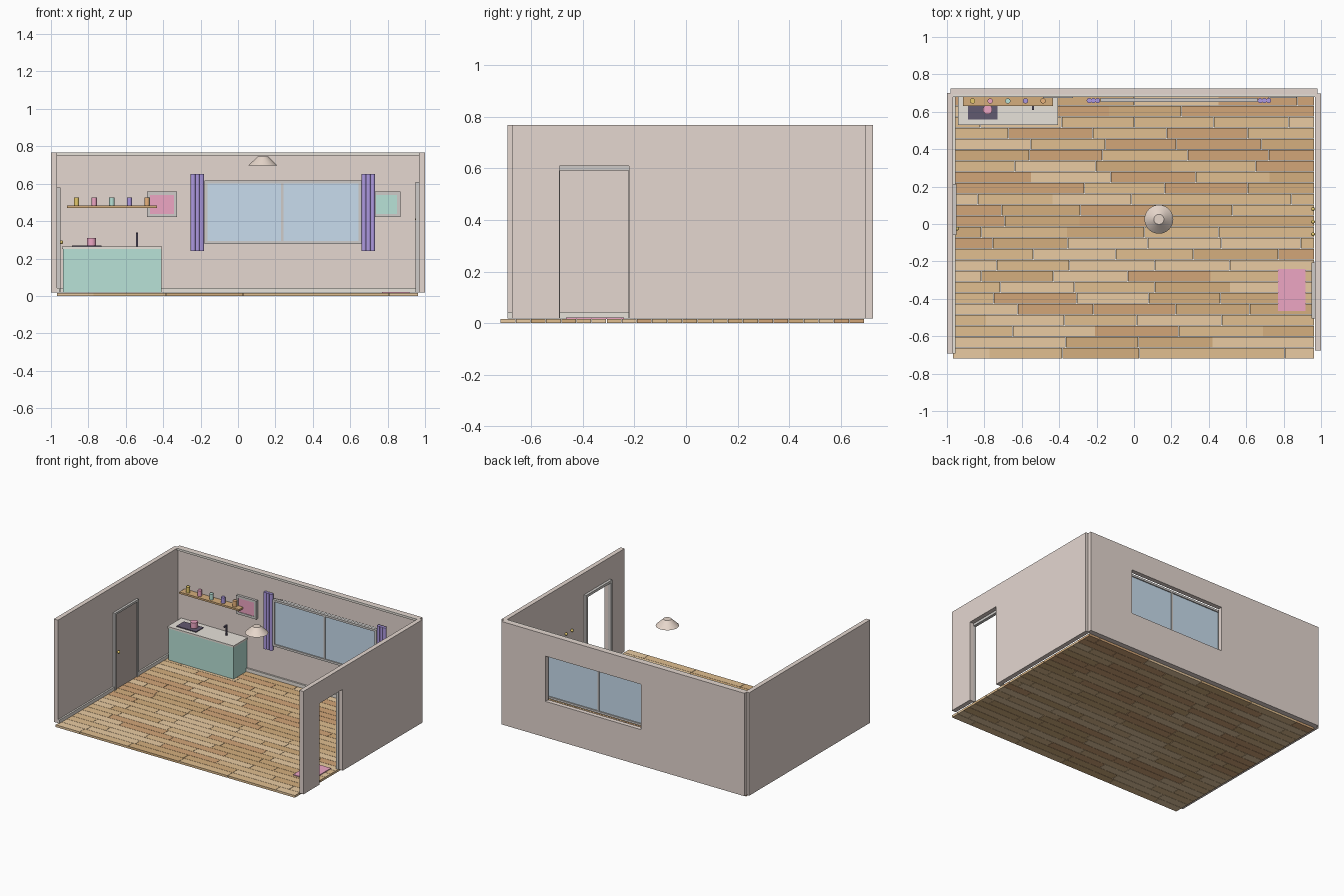
import bpy, bmesh, random

if "Cube" in bpy.data.objects:
    bpy.data.objects.remove(bpy.data.objects["Cube"])
random.seed(4)
mats = {}

def mat(name, rgb):
    m = bpy.data.materials.new(name)
    m.diffuse_color = (*rgb, 1)
    m.use_nodes = True
    m.node_tree.nodes["Principled BSDF"].inputs["Base Color"].default_value = m.diffuse_color
    mats[name] = m

for n, c in dict(plaster=(.78, .68, .63), trim=(.62, .60, .58), cream=(.80, .76, .70),
                 glass=(.58, .72, .85), purple=(.42, .32, .75), teal=(.48, .76, .68),
                 pink=(.85, .38, .55), yellow=(.78, .58, .15), orange=(.80, .45, .20),
                 dark=(.12, .10, .16), door=(.55, .46, .42), wood=(.66, .42, .20),
                 oak_a=(.75, .52, .28), oak_b=(.66, .43, .21), oak_c=(.82, .60, .36),
                 oak_d=(.65, .38, .19), shade=(.80, .68, .60)).items():
    mat(n, c)


def finish(name, bm, m):
    me = bpy.data.meshes.new(name)
    bm.to_mesh(me)
    bm.free()
    o = bpy.data.objects.new(name, me)
    bpy.context.collection.objects.link(o)
    me.materials.append(mats[m])
    return o


def box(name, x, y, z, m):
    """Box from (min, max) ranges."""
    bm = bmesh.new()
    bmesh.ops.create_cube(bm, size=1)
    for v in bm.verts:
        v.co = [r[0] if c < 0 else r[1] for c, r in zip(v.co, (x, y, z))]
    return finish(name, bm, m)


def cyl(name, x, y, z, r, m, r2=None, seg=24, cap=True):
    """Upright cylinder or cone between two heights."""
    bm = bmesh.new()
    bmesh.ops.create_cone(bm, cap_ends=cap, segments=seg, radius1=r,
                          radius2=r if r2 is None else r2, depth=z[1] - z[0])
    bmesh.ops.translate(bm, verts=bm.verts, vec=(x, y, (z[0] + z[1]) / 2))
    for f in bm.faces:
        f.smooth = len(f.verts) == 4
    return finish(name, bm, m)


def ball(name, co, r, m):
    bm = bmesh.new()
    bmesh.ops.create_uvsphere(bm, u_segments=16, v_segments=10, radius=r)
    bmesh.ops.translate(bm, verts=bm.verts, vec=co)
    for f in bm.faces:
        f.smooth = True
    return finish(name, bm, m)


def frame_x(name, x, y, z, w, m):
    """Rectangular frame facing the front, made of four bars."""
    box(name + "_left", (x[0], x[0] + w), y, z, m)
    box(name + "_right", (x[1] - w, x[1]), y, z, m)
    box(name + "_bottom", (x[0] + w, x[1] - w), y, (z[0], z[0] + w), m)
    box(name + "_top", (x[0] + w, x[1] - w), y, (z[1] - w, z[1]), m)


# Plank floor: 24 rows with staggered joints
X0, X1, Y0, ROWS, W = -.968, .963, -.72, 24, .0588
for r in range(ROWS):
    cuts = [X0]
    x = X0 + random.uniform(.12, .44)
    while x < X1 - .05:
        cuts.append(x)
        x += random.uniform(.38, .46)
    cuts.append(X1)
    for i, (a, b) in enumerate(zip(cuts, cuts[1:])):
        box(f"floor_plank_{r}_{i}", (a + .001, b - .001),
            (Y0 + r * W + .001, Y0 + (r + 1) * W - .001), (0, .016),
            random.choice(["oak_a", "oak_b", "oak_c", "oak_d", "oak_a"]))

# Walls, built around the window and the open doorway
ZB, ZT = .018, .768
BY, LX, RX = (.692, .725), (-1, -.967), (.967, 1)
box("back_wall_left", (-.98, -.145), BY, (ZB, ZT), "plaster")
box("back_wall_right", (.625, .98), BY, (ZB, ZT), "plaster")
box("back_wall_below_window", (-.145, .625), BY, (ZB, .28), "plaster")
box("back_wall_above_window", (-.145, .625), BY, (.61, ZT), "plaster")
box("left_wall", LX, (-.692, .7), (ZB, ZT), "plaster")
box("right_wall_front", RX, (-.675, -.49), (ZB, ZT), "plaster")
box("right_wall_back", RX, (-.222, .697), (ZB, ZT), "plaster")
box("right_wall_lintel", RX, (-.49, -.222), (.61, ZT), "plaster")

# Skirting and ceiling trim
box("back_skirting", (-.967, .955), (.68, .692), (ZB, .043), "cream")
box("left_skirting_front", (-.967, -.955), (-.692, -.06), (ZB, .043), "cream")
box("left_skirting_back", (-.967, -.955), (.215, .68), (ZB, .043), "cream")
box("back_ceiling_trim", (-.967, .967), (.68, .692), (.752, ZT), "cream")

# Window
frame_x("window_frame", (-.178, .66), (.652, .674), (.278, .617), .015, "trim")
box("window_mullion", (.23, .242), (.654, .672), (.293, .602), "trim")
box("window_glass", (-.165, .647), (.66, .666), (.29, .604), "glass")

# Curtains of three round folds each
for side, cx in (("left", -.217), ("right", .697)):
    for i in (-1, 0, 1):
        cyl(f"curtain_{side}_{i + 2}", cx + i * .023, .66, (.24, .652), .0135, "purple", seg=12)

# Pictures
for nm, x, m in (("left", (-.487, -.325), "pink"), ("right", (.72, .868), "teal")):
    frame_x("picture_frame_" + nm, x, (.674, .692), (.422, .557), .017, "trim")
    box("picture_" + nm, (x[0] + .015, x[1] - .015), (.678, .69), (.437, .542), m)

# Shelf with cups
box("shelf", (-.915, -.433), (.63, .69), (.47, .483), "wood")
for i, m in enumerate(("yellow", "pink", "teal", "purple", "orange")):
    cyl(f"cup_{i + 1}", -.863 + i * .0942, .658, (.483, .525), .014, m)

# Kitchen counter, hob, pot and tap
box("counter_body", (-.935, -.41), (.535, .688), (ZB, .25), "teal")
box("counter_top", (-.941, -.406), (.53, .69), (.25, .263), "cream")
box("hob", (-.888, -.73), (.56, .645), (.263, .269), "dark")
cyl("pot", -.783, .612, (.269, .31), .025, "pink")
cyl("tap", -.54, .64, (.263, .34), .006, "dark", seg=12)
box("tap_spout", (-.545, -.535), (.61, .64), (.33, .34), "dark")

# Closed door on the left wall with trim and knob
box("left_door_panel", (-.967, -.957), (-.045, .2), (ZB, .565), "door")
for nm, y, z in (("front", (-.06, -.045), (ZB, .58)), ("back", (.2, .215), (ZB, .58)),
                 ("top", (-.045, .2), (.565, .58))):
    box("left_door_trim_" + nm, (-.967, -.95), y, z, "trim")
ball("left_door_knob", (-.945, -.025, .287), .01, "yellow")

# Trim of the open doorway on the right wall
for nm, y, z in (("front", (-.505, -.488), (ZB, .61)), ("back", (-.224, -.205), (ZB, .61)),
                 ("top", (-.488, -.224), (.592, .61))):
    box("doorway_trim_" + nm, (.948, .969), y, z, "trim")

# Coat hooks, rug and hanging lamp shade
for i, y in enumerate((-.055, .012, .08)):
    ball(f"coat_hook_{i + 1}", (.957, y, .41), .01, "yellow")
box("rug", (.77, .918), (-.465, -.24), (.016, .022), "pink")
cyl("lamp_shade", .133, .025, (.698, .746), .077, "shade", r2=.027, seg=32)
